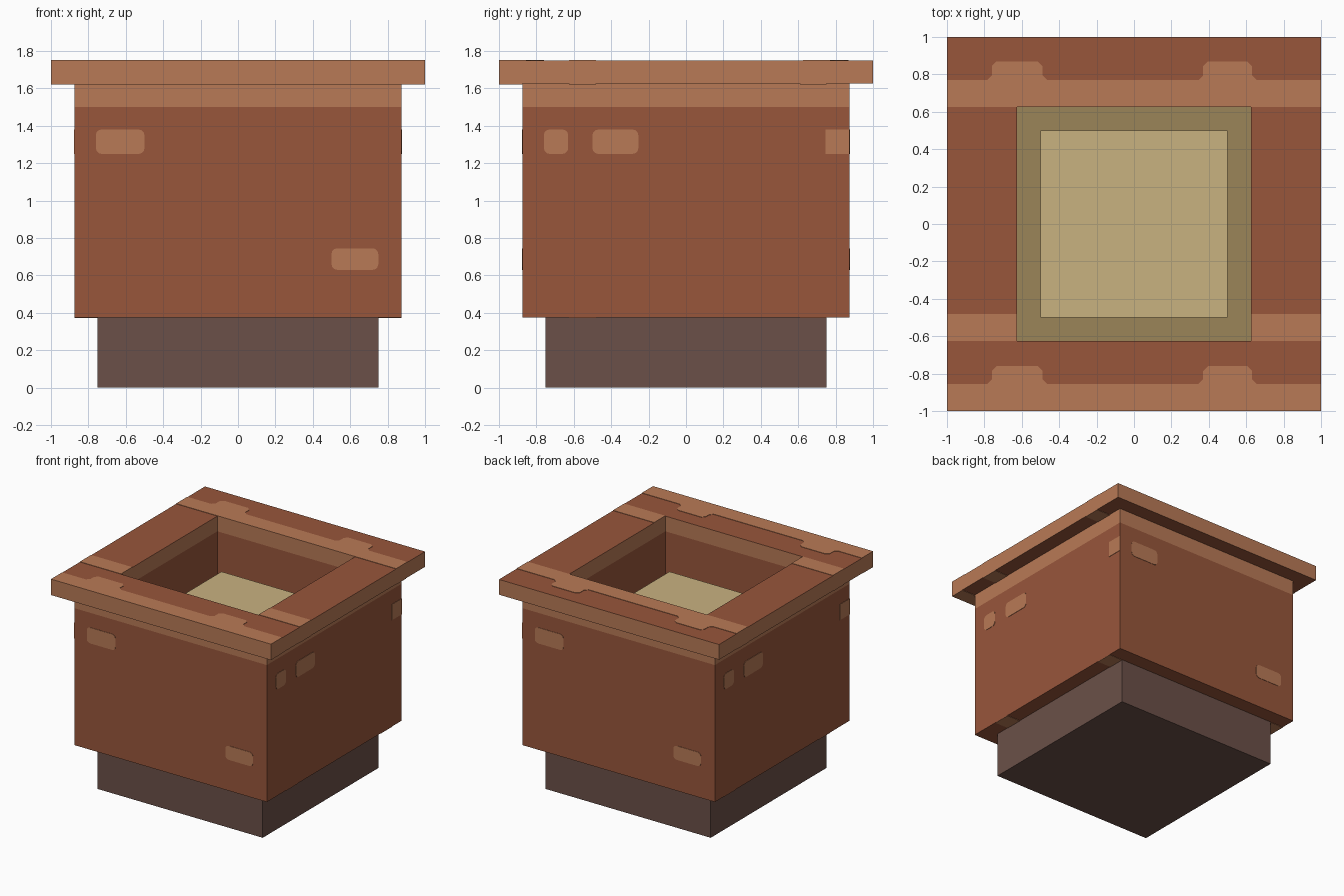
import bpy, bmesh, math
from mathutils import Matrix

if "Cube" in bpy.data.objects:
    bpy.data.objects.remove(bpy.data.objects["Cube"])


def material(name, rgb):
    m = bpy.data.materials.new(name)
    lin = [((c / 255 + 0.055) / 1.055) ** 2.4 for c in rgb]
    m.diffuse_color = (*lin, 1)
    m.use_nodes = True
    m.node_tree.nodes["Principled BSDF"].inputs["Base Color"].default_value = m.diffuse_color
    return m


CLAY = material("clay brown", (152, 86, 59))
GLAZE = material("light terracotta", (185, 122, 86))
FOOT = material("dark grey brown", (107, 80, 72))
OLIVE = material("olive soil", (155, 133, 88))
SAND = material("pale sand", (201, 178, 128))
T = 0.003  # thickness of painted plates


def finish(name, bm, mats):
    bmesh.ops.recalc_face_normals(bm, faces=bm.faces)
    me = bpy.data.meshes.new(name)
    bm.to_mesh(me)
    bm.free()
    for m in mats:
        me.materials.append(m)
    ob = bpy.data.objects.new(name, me)
    bpy.context.collection.objects.link(ob)
    return ob


def square_lathe(name, profile, mats, closed=False, cap_start=None, cap_end=None):
    """Sweep (half width, z) points round a square; mats gives one material per band."""
    bm = bmesh.new()
    used = []

    def add(verts, mat):
        if mat not in used:
            used.append(mat)
        bm.faces.new(verts).material_index = used.index(mat)

    loops = [[bm.verts.new((sx * h, sy * h, z))
              for sx, sy in ((-1, -1), (1, -1), (1, 1), (-1, 1))] for h, z in profile]
    pairs = list(zip(loops, loops[1:] + (loops[:1] if closed else [])))
    for (a, b), mat in zip(pairs, mats):
        for i in range(4):
            j = (i + 1) % 4
            add((a[i], a[j], b[j], b[i]), mat)
    if cap_start:
        add(loops[0], cap_start)
    if cap_end:
        add(loops[-1], cap_end)
    return finish(name, bm, used)


def plate(name, outline, matrix, mat=GLAZE):
    """Thin painted plate from a flat outline."""
    bm = bmesh.new()
    face = bm.faces.new([bm.verts.new((u, v, 0)) for u, v in outline])
    ext = bmesh.ops.extrude_face_region(bm, geom=[face])
    for v in ext["geom"]:
        if isinstance(v, bmesh.types.BMVert):
            v.co.z += T
    bm.transform(matrix)
    return finish(name, bm, [mat])


def rect(u0, u1, v0, v1, r=0.0):
    """Rectangle, with rounded corners when r is set."""
    if not r:
        return [(u0, v0), (u1, v0), (u1, v1), (u0, v1)]
    pts = []
    for cu, cv, start in ((u1 - r, v1 - r, 0), (u0 + r, v1 - r, 90),
                          (u0 + r, v0 + r, 180), (u1 - r, v0 + r, 270)):
        for k in range(4):
            a = math.radians(start + 30 * k)
            pts.append((cu + r * math.cos(a), cv + r * math.sin(a)))
    return pts


def bumped_stripe(v0, v1, v2, c=0.025):
    """Full-width stripe with two raised, chamfered bumps along its upper edge."""
    pts = [(-1, v0), (1, v0), (1, v1)]
    for left, right in ((0.37, 0.63), (-0.76, -0.49)):
        pts += [(right + c, v1), (right, v1 + c), (right, v2 - c), (right - c, v2),
                (left + c, v2), (left, v2 - c), (left, v1 + c), (left - c, v1)]
    return pts + [(-1, v1)]


# Pot parts
square_lathe("foot", [(0.75, 0.375), (0.75, 0)], [FOOT], cap_end=FOOT)
square_lathe("pot_body",
             [(0.75, 0.375), (0.875, 0.375), (0.875, 1.5), (0.875, 1.625),
              (0.625, 1.625), (0.625, 1.25)],
             [CLAY, CLAY, GLAZE, CLAY, CLAY], cap_end=OLIVE)
square_lathe("rim", [(1, 1.625), (1, 1.75), (0.625, 1.75), (0.625, 1.625)],
             [GLAZE, CLAY, GLAZE, CLAY], closed=True)
square_lathe("soil_block", [(0.5, 1.25), (0.5, 1.375)], [SAND], cap_end=SAND)

# Painted patches on the four walls
end_patches = [(-0.76, -0.5, 1.25, 1.38), (0.5, 0.75, 0.63, 0.745)]
side_patches = [(-0.76, -0.63, 1.25, 1.38), (-0.5, -0.255, 1.25, 1.38)]
for k, wall in enumerate(("front", "right", "back", "left")):
    m = (Matrix.Rotation(math.radians(90 * k), 4, 'Z')
         @ Matrix.Rotation(math.radians(90), 4, 'X') @ Matrix.Translation((0, 0, 0.875)))
    for n, p in enumerate(side_patches if k % 2 else end_patches):
        plate(f"{wall}_patch_{n + 1}", rect(*p, 0.03), m)
    if k % 2:
        plate(f"{wall}_corner_patch", rect(0.745, 0.875, 1.25, 1.38), m)

# Painted stripes on top of the rim
top = Matrix.Translation((0, 0, 1.75))
plate("rim_front_stripe", bumped_stripe(-1, -0.855, -0.76), top)
plate("rim_back_stripe", bumped_stripe(0.625, 0.77, 0.87), top)
for side, s in (("left", -1), ("right", 1)):
    u0, u1 = sorted((s * 0.625, s))
    plate(f"rim_{side}_stripe", rect(u0, u1, -0.625, -0.48), top)

# Painted stripes under the rim and under the body overhang
flip = Matrix.Rotation(math.pi, 4, 'Y')
under_rim = Matrix.Translation((0, 0, 1.625)) @ flip
under_body = Matrix.Translation((0, 0, 0.375)) @ flip
plate("under_rim_front_stripe", rect(-1, 1, -1, -0.875), under_rim)
for side, s in (("left", -1), ("right", 1)):
    for n, (v0, v1) in enumerate(((-0.625, -0.48), (0.61, 0.75))):
        for name, m, a, b in (("rim", under_rim, 0.875, 1), ("body", under_body, 0.75, 0.875)):
            u0, u1 = sorted((-s * a, -s * b))
            plate(f"under_{name}_{side}_stripe_{n + 1}", rect(u0, u1, v0, v1), m)
